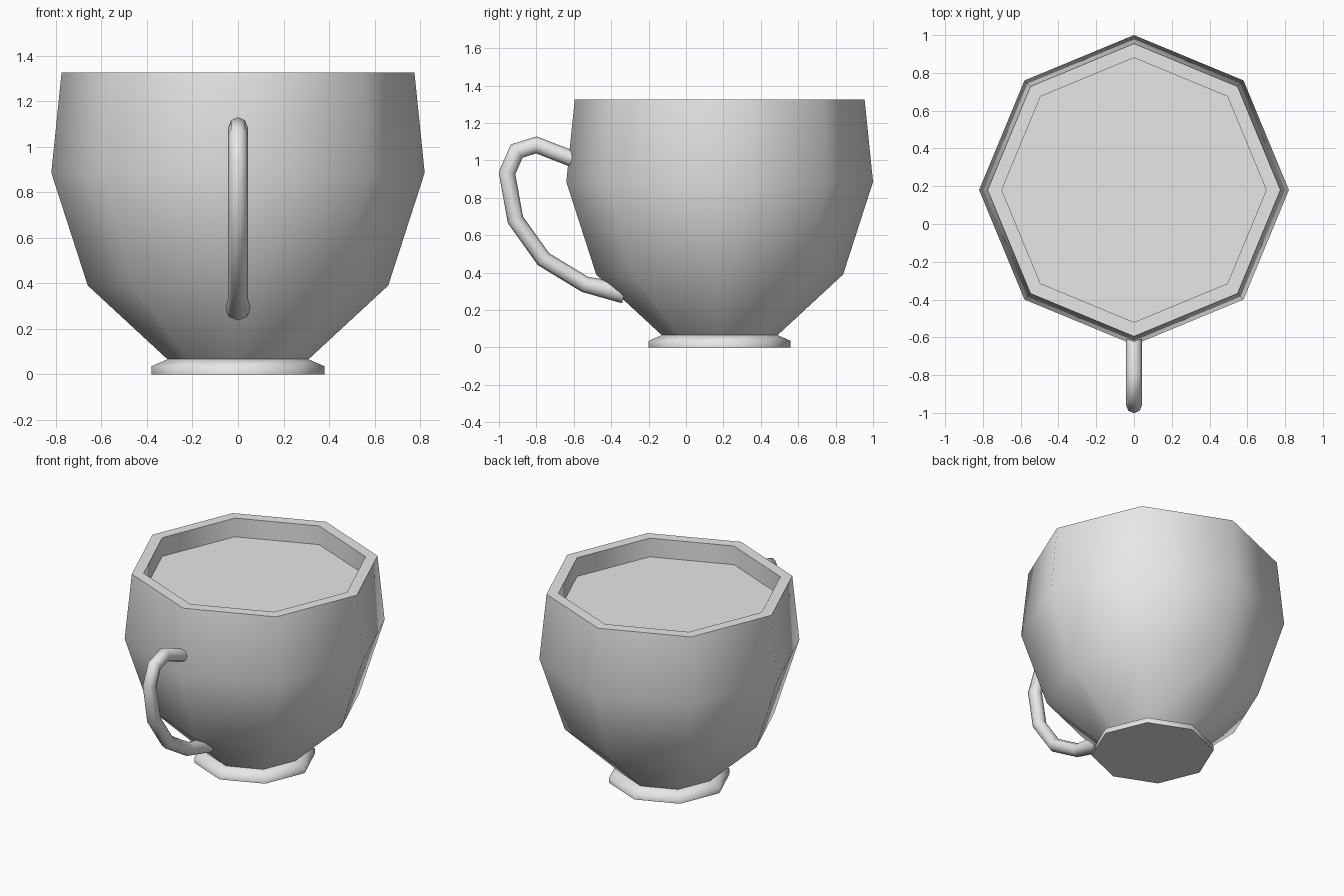
import bpy
import bmesh
from math import cos, sin, pi, radians
from mathutils import Vector

SIDES = 8
CUP_Y = 0.18

cube = bpy.data.objects.get("Cube")
if cube:
    bpy.data.objects.remove(cube, do_unlink=True)

grey = bpy.data.materials.new("light_grey")
grey.use_nodes = True
grey.diffuse_color = (0.8, 0.8, 0.8, 1)
grey.node_tree.nodes["Principled BSDF"].inputs["Base Color"].default_value = grey.diffuse_color


def rings_object(name, rings, cap_start=False, cap_end=False, angle=70):
    """Skin a list of point rings with quads and shade them smooth."""
    bm = bmesh.new()
    loops = [[bm.verts.new(p) for p in ring] for ring in rings]
    for a, b in zip(loops, loops[1:]):
        for i in range(SIDES):
            j = (i + 1) % SIDES
            bm.faces.new((a[i], a[j], b[j], b[i]))
    if cap_start:
        bm.faces.new(loops[0][::-1])
    if cap_end:
        bm.faces.new(loops[-1])
    mesh = bpy.data.meshes.new(name)
    bm.to_mesh(mesh)
    bm.free()
    obj = bpy.data.objects.new(name, mesh)
    bpy.context.collection.objects.link(obj)
    mesh.materials.append(grey)
    bpy.ops.object.select_all(action='DESELECT')
    obj.select_set(True)
    bpy.context.view_layer.objects.active = obj
    bpy.ops.object.shade_smooth_by_angle(angle=radians(angle))
    return obj


def octagon(radius, z):
    """Horizontal ring with its corners on the axes."""
    return [Vector((radius * cos(2 * pi * i / SIDES),
                    CUP_Y + radius * sin(2 * pi * i / SIDES), z)) for i in range(SIDES)]


def lathe(name, profile, **options):
    return rings_object(name, [octagon(r, z) for r, z in profile], **options)


# Foot
lathe("foot", [(0.38, 0), (0.38, 0.035), (0.31, 0.066)], cap_start=True, cap_end=True)

# Bowl: outer wall, flat rim and inner wall
lathe("bowl", [(0.31, 0.066), (0.66, 0.39), (0.82, 0.885), (0.775, 1.325),
               (0.70, 1.325), (0.70, 1.18)])

# Liquid surface
lathe("liquid", [(0.70, 1.19), (0.70, 1.197)], cap_end=True)

# Handle: a tube swept along a path of (y, z, radius)
path = [(-0.60, 1.005, 0.043), (-0.80, 1.083, 0.043), (-0.905, 1.05, 0.043),
        (-0.957, 0.932, 0.043), (-0.912, 0.682, 0.043), (-0.762, 0.472, 0.043),
        (-0.54, 0.337, 0.043), (-0.33, 0.29, 0.055)]
points = [Vector((0, y, z)) for y, z, r in path]
rings = []
for i, (y, z, r) in enumerate(path):
    before = (points[i] - points[max(i - 1, 0)]).normalized()
    after = (points[min(i + 1, len(points) - 1)] - points[i]).normalized()
    along = (before + after).normalized()
    miter = 1 / max(along.dot(after), along.dot(before))
    side = Vector((1, 0, 0))
    normal = along.cross(side) * miter
    rings.append([points[i] + r * (side * cos(2 * pi * k / SIDES) + normal * sin(2 * pi * k / SIDES))
                  for k in range(SIDES)])
rings_object("handle", rings, cap_start=True, cap_end=True)
